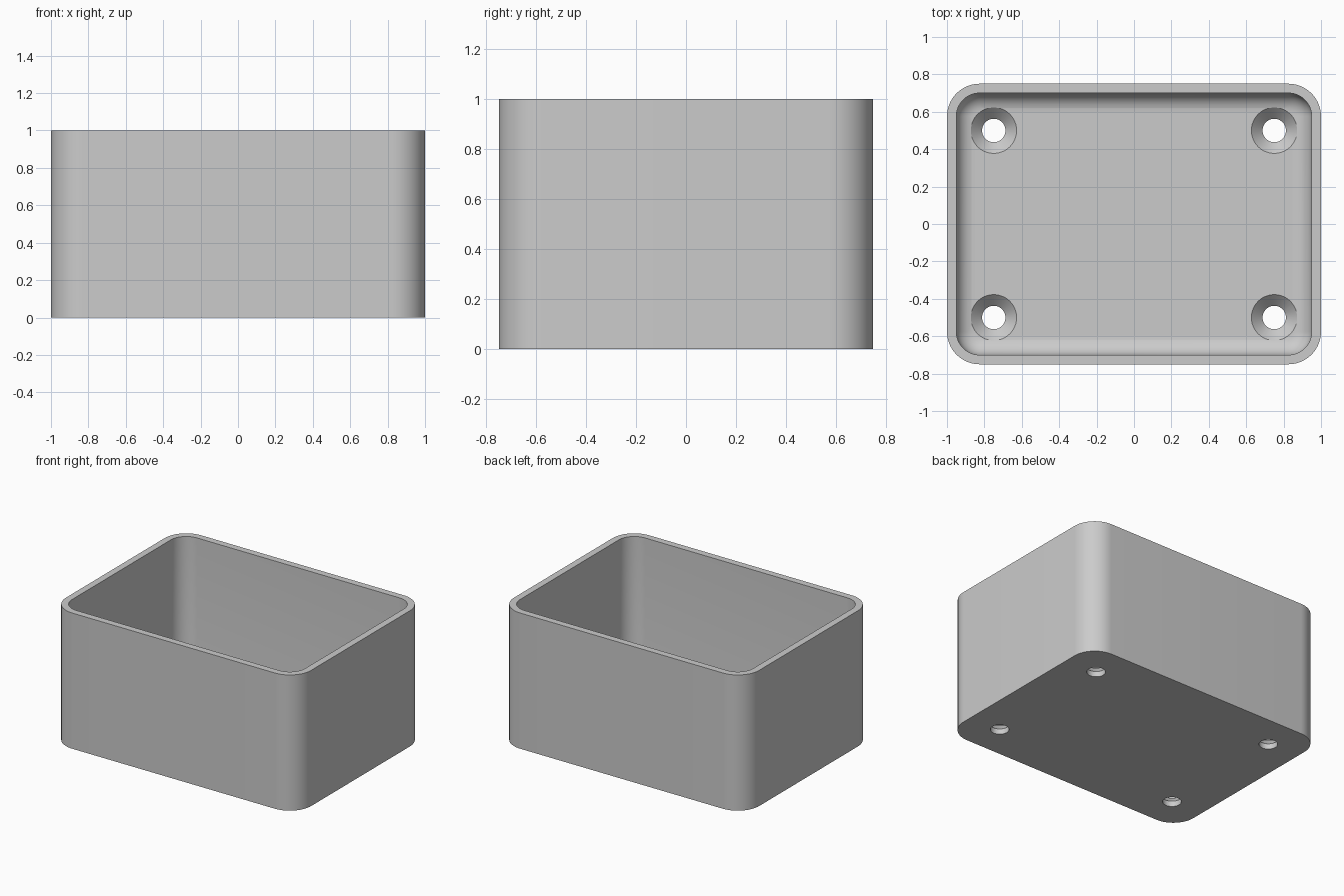
import bpy, bmesh, math

cube = bpy.data.objects.get("Cube")
if cube:
    bpy.data.objects.remove(cube)

HALF_X, HALF_Y, HEIGHT = 1.0, 0.75, 1.0
WALL, FLOOR, CORNER, FILLET = 0.05, 0.1, 0.175, 0.1
ARC = 16

grey = bpy.data.materials.new("plain_grey")
grey.use_nodes = True
colour = (0.6, 0.6, 0.6, 1)
grey.diffuse_color = colour
grey.node_tree.nodes["Principled BSDF"].inputs["Base Color"].default_value = colour


def ring(bm, inset, z):
    """Rounded rectangle of vertices, inset from the outer wall."""
    r = CORNER - inset
    verts = []
    for k, (sx, sy) in enumerate([(1, 1), (-1, 1), (-1, -1), (1, -1)]):
        cx, cy = sx * (HALF_X - CORNER), sy * (HALF_Y - CORNER)
        for i in range(ARC + 1):
            a = math.pi / 2 * (k + i / ARC)
            verts.append(bm.verts.new((cx + r * math.cos(a), cy + r * math.sin(a), z)))
    return verts


def loft(bm, rings):
    """Closed solid through a list of rings, capped at both ends."""
    n = len(rings[0])
    for a, b in zip(rings, rings[1:]):
        for i in range(n):
            j = (i + 1) % n
            bm.faces.new((a[i], a[j], b[j], b[i]))
    bm.faces.new(rings[0][::-1])
    bm.faces.new(rings[-1])
    bmesh.ops.recalc_face_normals(bm, faces=bm.faces)


def finish(bm, name):
    mesh = bpy.data.meshes.new(name)
    bm.to_mesh(mesh)
    bm.free()
    mesh.materials.append(grey)
    obj = bpy.data.objects.new(name, mesh)
    bpy.context.collection.objects.link(obj)
    return obj


# Open tray: outer wall, rim, inner wall, filleted floor
bm = bmesh.new()
profile = [(0, 0), (0, HEIGHT), (WALL, HEIGHT)]
for i in range(9):
    t = math.pi / 2 * i / 8
    profile.append((WALL + FILLET * (1 - math.cos(t)),
                    FLOOR + FILLET * (1 - math.sin(t))))
loft(bm, [ring(bm, inset, z) for inset, z in profile])
box = finish(bm, "open_box")

# Countersunk screw holes through the floor
bm = bmesh.new()
for x in (-0.75, 0.75):
    for y in (-0.5, 0.5):
        part = bmesh.new()
        rings = []
        for r, z in [(0.0625, -0.1), (0.0625, 0.04), (0.1225, FLOOR), (0.1225, 0.3)]:
            rings.append([part.verts.new((x + r * math.cos(a), y + r * math.sin(a), z))
                          for a in (math.tau * i / 48 for i in range(48))])
        loft(part, rings)
        temp = bpy.data.meshes.new("hole_part")
        part.to_mesh(temp)
        part.free()
        bm.from_mesh(temp)
        bpy.data.meshes.remove(temp)
cutter = finish(bm, "screw_hole_cutter")
cutter.hide_render = True

cut = box.modifiers.new("screw_holes", "BOOLEAN")
cut.operation = "DIFFERENCE"
cut.solver = "EXACT"
cut.object = cutter
bpy.ops.object.select_all(action="DESELECT")
box.select_set(True)
bpy.context.view_layer.objects.active = box
bpy.ops.object.modifier_apply(modifier=cut.name)
bpy.data.objects.remove(cutter)
bpy.ops.object.shade_smooth_by_angle(angle=math.radians(30))
